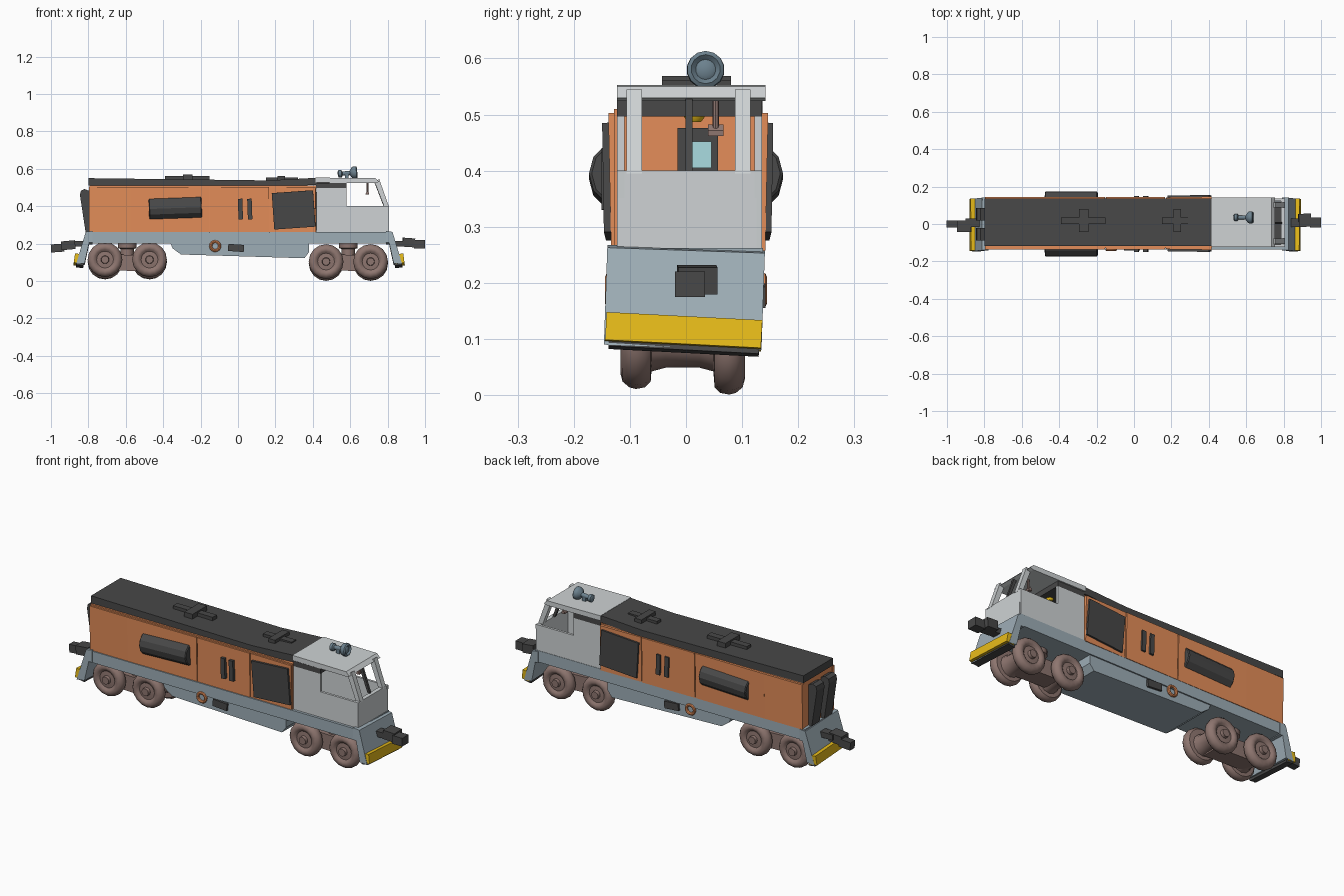
import bpy, bmesh
from math import radians, pi, cos, sin
from mathutils import Matrix, Vector, Euler

mats = {}
COL = dict(orange=(0.78, 0.27, 0.10), dark=(0.065, 0.065, 0.065), steel=(0.34, 0.42, 0.47),
           white=(0.62, 0.65, 0.66), yellow=(0.80, 0.50, 0.01), brown=(0.27, 0.18, 0.16),
           glass=(0.40, 0.72, 0.75), horn=(0.15, 0.22, 0.27))

def finish(name, bm, col, smooth=False):
    bmesh.ops.recalc_face_normals(bm, faces=bm.faces)
    me = bpy.data.meshes.new(name)
    bm.to_mesh(me)
    bm.free()
    ob = bpy.data.objects.new(name, me)
    bpy.context.collection.objects.link(ob)
    if col not in mats:
        mats[col] = bpy.data.materials.new(col)
        mats[col].diffuse_color = (*COL[col], 1)
    me.materials.append(mats[col])
    if smooth:
        bpy.ops.object.select_all(action='DESELECT')
        ob.select_set(True)
        bpy.context.view_layer.objects.active = ob
        bpy.ops.object.shade_smooth_by_angle(angle=radians(40))
    return ob

def prism(name, pts, y0, y1, col, rot=(0, 0, 0)):
    """Extrude an xz outline from y0 to y1, then turn it about its centre."""
    bm = bmesh.new()
    f = bm.faces.new([bm.verts.new((x, y0, z)) for x, z in pts])
    r = bmesh.ops.extrude_face_region(bm, geom=[f])
    bmesh.ops.translate(bm, vec=(0, y1 - y0, 0),
                        verts=[v for v in r['geom'] if isinstance(v, bmesh.types.BMVert)])
    c = sum((v.co for v in bm.verts), Vector()) / len(bm.verts)
    m = Euler([radians(a) for a in rot]).to_matrix()
    bmesh.ops.rotate(bm, cent=c, matrix=m, verts=bm.verts)
    return finish(name, bm, col)

def box(name, x0, x1, y0, y1, z0, z1, col, rot=(0, 0, 0)):
    return prism(name, [(x0, z0), (x1, z0), (x1, z1), (x0, z1)], y0, y1, col, rot)

def lathe(name, prof, loc, axis, n, col, smooth=True):
    """Spin (radius, height) points around an axis direction."""
    bm = bmesh.new()
    rings = [[bm.verts.new((r * cos(2 * pi * i / n), r * sin(2 * pi * i / n), h))
              for i in range(n)] for r, h in prof]
    for a, b in zip(rings, rings[1:]):
        for i in range(n):
            bm.faces.new((a[i], a[(i + 1) % n], b[(i + 1) % n], b[i]))
    bm.faces.new(rings[0])
    bm.faces.new(rings[-1])
    q = Vector((0, 0, 1)).rotation_difference(Vector(axis))
    bm.transform(Matrix.Translation(loc) @ q.to_matrix().to_4x4())
    return finish(name, bm, col, smooth)

def ring(name, loc, R, r, col, n=16, m=8):
    bm = bmesh.new()
    v = [[bm.verts.new(((R + r * cos(2 * pi * j / m)) * cos(2 * pi * i / n) + loc[0],
                        r * sin(2 * pi * j / m) + loc[1],
                        (R + r * cos(2 * pi * j / m)) * sin(2 * pi * i / n) + loc[2]))
          for j in range(m)] for i in range(n)]
    for i in range(n):
        for j in range(m):
            bm.faces.new((v[i][j], v[(i + 1) % n][j], v[(i + 1) % n][(j + 1) % m], v[i][(j + 1) % m]))
    return finish(name, bm, col, True)

# Chassis: sill, belly tank
box('chassis_sill', -0.81, 0.81, -0.137, 0.137, 0.2, 0.262, 'steel')
prism('belly_tank', [(-0.36, 0.2), (-0.35, 0.175), (-0.305, 0.142), (0.355, 0.122),
                     (0.38, 0.155), (0.38, 0.2)], -0.13, 0.13, 'steel')

# Sloped end aprons with bumpers
for s, end in ((1, 'front'), (-1, 'rear')):
    d = 0.0 if s > 0 else -0.012
    prism(end + '_apron', [(s * (x + d), z) for x, z in
          ((0.79, 0.2), (0.79, 0.263), (0.826, 0.258), (0.878, 0.085), (0.832, 0.09), (0.808, 0.2))],
          -0.143, 0.138, 'steel', (-2, 0, 0))
    box(end + '_bumper', *sorted((s * (0.843 + d), s * (0.888 + d))), -0.143, 0.135,
        0.088, 0.138, 'yellow', (-3, s * -8, 0))
    box(end + '_bumper_shoe', *sorted((s * (0.838 + d), s * (0.878 + d))), -0.138, 0.13,
        0.078, 0.09, 'dark', (-3, s * -8, 0))

# Couplers
box('front_coupler_bar', 0.82, 0.92, -0.015, 0.03, 0.185, 0.215, 'dark')
box('front_coupler_block', 0.88, 0.945, -0.015, 0.055, 0.182, 0.23, 'dark', (0, 4, 2))
box('front_coupler_jaw', 0.94, 1.0, -0.02, 0.034, 0.175, 0.22, 'dark')
box('rear_coupler_bar', -0.9, -0.81, -0.015, 0.03, 0.185, 0.215, 'dark')
box('rear_coupler_block', -0.945, -0.87, -0.042, 0.02, 0.168, 0.215, 'dark', (0, -5, 0))
box('rear_coupler_jaw', -1.0, -0.93, -0.02, 0.02, 0.155, 0.198, 'dark', (0, -4, 0))

# Bogies: lathed wheels, axle drums, beam and pivot
wheel = [(0.02, 0.062), (0.02, 0.058), (0.022, 0.046), (0.045, 0.044), (0.055, 0.052), (0.065, 0.056),
         (0.08, 0.052), (0.09, 0.04), (0.093, 0.028), (0.09, 0.012), (0.08, 0.002), (0.055, 0.0)]
for cx, tag, lift in ((-0.592, 'rear', 0.013), (0.59, 'front', 0.0)):
    for k in (-1, 1):
        x = cx + k * 0.119
        for s in (-1, 1):
            z = (0.104 if s < 0 else 0.094) + lift * (0.8 if s < 0 else 0.6)
            lathe(f'{tag}_wheel', wheel, (x, s * 0.055 - 0.006, z), (0, s, 0), 16, 'brown')
        lathe(f'{tag}_axle_drum', [(0.062, -0.075), (0.05, -0.03), (0.05, 0.03), (0.062, 0.075)],
              (x, -0.006, 0.099 + lift * 0.7), (0, 1, 0), 12, 'brown')
    box(tag + '_bogie_beam', cx - 0.12, cx + 0.12, -0.055, 0.045, 0.055, 0.14, 'brown', (0, 2, 0))
    lathe(tag + '_bogie_pivot', [(0.036, 0.1), (0.036, 0.172), (0.05, 0.176), (0.05, 0.205)],
          (cx, -0.006, 0), (0, 0, 1), 12, 'brown')

# Engine body, roof and overlaid side panels
box('engine_body', -0.795, 0.418, -0.128, 0.133, 0.255, 0.51, 'orange')
prism('roof', [(-0.8, 0.51), (0.16, 0.5), (0.42, 0.515), (0.42, 0.552), (0.16, 0.538), (-0.8, 0.55)],
      -0.118, 0.136, 'dark')
for s in (-1, 1):
    o = 0.004
    for x0, x1, t in ((-0.797, -0.565, 0.4), (-0.57, -0.155, -0.3), (-0.15, 0.165, 0.3), (0.17, 0.415, 0.9)):
        ys = sorted((s * 0.12 + o, s * 0.138 + o))
        box('side_panel', x0, x1, *ys, 0.258, 0.503, 'orange', (s * -1.2, 0, s * t))
    # half-round side tank
    lathe('side_tank', [(0.055, -0.141), (0.06, -0.137), (0.06, 0.137), (0.055, 0.141)],
          (-0.335, s * 0.113, 0.39), (1, 0, 0.035), 12, 'dark', False)
    # grille and vents
    box('side_grille', 0.187, 0.408, *sorted((s * 0.13 + 0.003, s * 0.149 + 0.003)), 0.283, 0.478, 'dark', (s * -1, -4, s))
    for x in (0.013, 0.063):
        box('side_vent', x - 0.012, x + 0.012, *sorted((s * 0.13, s * 0.151)), 0.33, 0.44, 'dark', (0, -2, 0))
    # fittings on the sill
    ring('filler_ring', (-0.122, s * 0.136, 0.187), 0.024, 0.008, 'orange')
    box('filler_box', -0.053, 0.032, *sorted((s * 0.12, s * 0.142)), 0.158, 0.196, 'dark', (0, 4, 0))

# Rear end shutters
for y in (-0.055, 0.052):
    prism('rear_shutter', [(-0.79, 0.262), (-0.815, 0.262), (-0.845, 0.46), (-0.84, 0.482),
                           (-0.82, 0.492), (-0.79, 0.48)], y - 0.033, y + 0.033, 'dark')

# Cross-shaped roof fans
for x0, x1, a, b, zz in ((-0.39, -0.152, -0.293, -0.243, 0.565), (0.15, 0.322, 0.212, 0.252, 0.557)):
    box('roof_duct', x0, x1, 0.0, 0.036, 0.53, zz - 0.004, 'dark')
    box('roof_cross_duct', a, b, -0.043, 0.08, 0.53, zz + 0.004, 'dark')

# Cab walls, nose and roof
for s in (-1, 1):
    y0, y1 = sorted((s * 0.116 + 0.006, s * 0.129 + 0.006))
    prism('cab_side', [(0.42, 0.255), (0.805, 0.255), (0.808, 0.4), (0.58, 0.4), (0.58, 0.497),
                       (0.42, 0.497)], y0, y1, 'white')
    box('cab_header', 0.418, 0.58, y0, y1, 0.495, 0.525, 'dark')
    yp = -0.092 if s < 0 else 0.101
    prism('windshield_pillar', [(0.782, 0.395), (0.808, 0.395), (0.755, 0.545), (0.73, 0.53)],
          yp - 0.014, yp + 0.014, 'white')
box('cab_nose', 0.785, 0.807, -0.123, 0.126, 0.255, 0.4, 'white')
box('cab_floor', 0.418, 0.8, -0.115, 0.12, 0.255, 0.268, 'dark')
prism('cab_roof', [(0.415, 0.526), (0.735, 0.524), (0.755, 0.53), (0.735, 0.55), (0.415, 0.553)],
      -0.123, 0.142, 'white')
box('cab_ceiling_beam', 0.42, 0.58, -0.11, 0.13, 0.497, 0.526, 'dark')
prism('windshield_divider', [(0.778, 0.4), (0.792, 0.4), (0.742, 0.54), (0.728, 0.53)],
      -0.001, 0.012, 'dark')

# Cab interior: door, lamp, hanging lever
box('cab_door', 0.417, 0.43, -0.015, 0.057, 0.27, 0.476, 'dark')
box('door_window', 0.425, 0.433, 0.009, 0.045, 0.405, 0.452, 'glass')
lathe('cab_lamp', [(0.012, -0.021), (0.018, -0.013), (0.021, 0)], (0.53, 0.015, 0.508),
      (0, 0, 1), 12, 'yellow')
lathe('lever_rod', [(0.006, 0), (0.006, 0.06)], (0.692, 0.053, 0.475), (0, 0, 1), 8, 'brown')
prism('lever_handle', [(0.682, 0.462), (0.7, 0.462), (0.7, 0.472), (0.692, 0.482), (0.684, 0.472)],
      0.039, 0.067, 'brown')

# Roof horn
lathe('horn_bell', [(0.012, -0.055), (0.02, -0.05), (0.02, -0.035), (0.011, -0.03), (0.012, 0.01), (0.03, 0.022),
                    (0.034, 0.032), (0.033, 0.045), (0.026, 0.05), (0.018, 0.042), (0.012, 0.046)],
      (0.588, 0.035, 0.577), (1, 0, 0.08), 14, 'horn')
box('horn_stand', 0.572, 0.592, 0.025, 0.045, 0.545, 0.575, 'horn')
